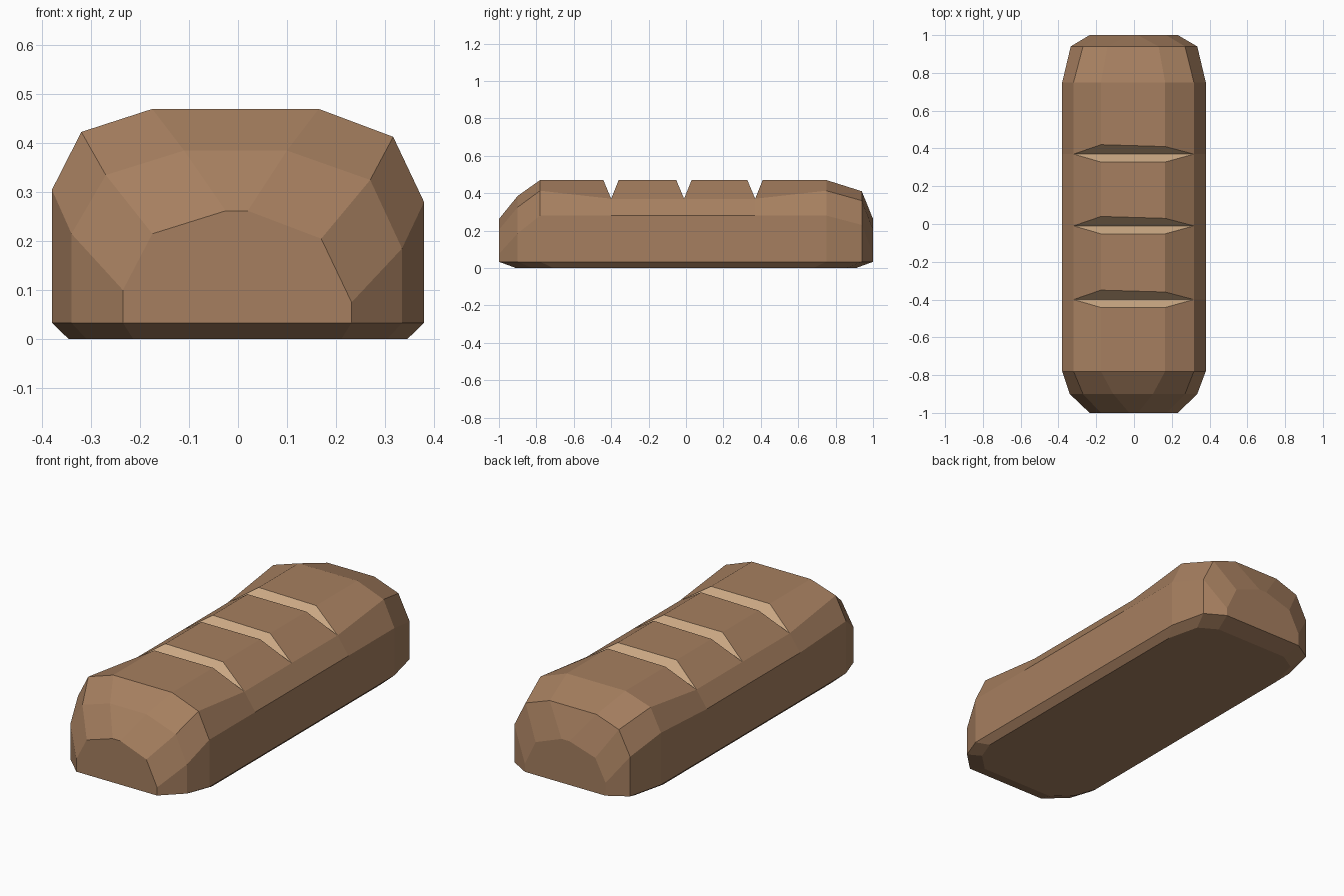
import bpy, bmesh

if "Cube" in bpy.data.objects:
    bpy.data.objects.remove(bpy.data.objects["Cube"])


def material(name, rgb):
    m = bpy.data.materials.new(name)
    m.diffuse_color = (*rgb, 1)
    m.use_nodes = True
    m.node_tree.nodes["Principled BSDF"].inputs["Base Color"].default_value = m.diffuse_color
    return m


# Half-loop sections, left wall over the top to right wall: (x, z) points
END = [(-.235, .033), (-.235, .10), (-.175, .215), (-.025, .262),
       (.02, .262), (.17, .205), (.232, .075), (.232, .033)]
ROUND = [(-.34, .033), (-.34, .215), (-.27, .335), (-.11, .385),
         (.10, .385), (.27, .325), (.335, .185), (.335, .033)]
FULL = [(-.38, .033), (-.38, .305), (-.32, .423), (-.175, .47),
        (.165, .47), (.317, .413), (.38, .28), (.38, .033)]
CUT = [(-.38, .033), (-.38, .285), (-.32, .37), (-.175, .47),
       (.165, .47), (.317, .37), (.38, .28), (.38, .033)]
BACK = [(-.335, .033), (-.335, .24), (-.27, .365), (-.14, .41),
        (.13, .41), (.27, .36), (.335, .23), (.335, .033)]
STATIONS = [(-1, END), (-.9, ROUND), (-.78, FULL), (-.4, CUT), (-.01, CUT),
            (.37, CUT), (.75, FULL), (.94, BACK), (1, END)]
BASE = .91  # the underside is this much smaller than the walls

bm = bmesh.new()
rings = []  # (front-side ring, back-side ring) for every station
cuts = []
for y, section in STATIONS:
    front = [bm.verts.new((x, y, z)) for x, z in section]
    foot_l = bm.verts.new((section[0][0] * BASE, y * BASE, 0))
    foot_r = bm.verts.new((section[-1][0] * BASE, y * BASE, 0))
    front = [foot_l] + front + [foot_r]
    back = list(front)
    if section is CUT:
        # split the two crown points to open a score
        for i, dy in ((4, .05), (5, .04)):
            back[i] = bm.verts.new((front[i].co.x, y + dy, front[i].co.z))
            front[i].co.y -= .042
        cuts.append(bm.faces.new(front[3:7]))
        cuts.append(bm.faces.new(back[3:7][::-1]))
    rings.append((front, back))

# Crust skin between stations
for (_, a), (b, _) in zip(rings, rings[1:]):
    for i in range(len(a) - 1):
        bm.faces.new((a[i], a[i + 1], b[i + 1], b[i]))

# Blunt ends with their bevelled foot, and the flat underside
for ring in (rings[0][0], rings[-1][0]):
    bm.faces.new(ring[1:-1])
    bm.faces.new((ring[0], ring[1], ring[-2], ring[-1]))
bm.faces.new([r[0][0] for r in rings] + [r[0][-1] for r in reversed(rings)])

bmesh.ops.recalc_face_normals(bm, faces=bm.faces)
for f in cuts:
    f.material_index = 1

mesh = bpy.data.meshes.new("bread_loaf")
bm.to_mesh(mesh)
bm.free()
mesh.materials.append(material("crust brown", (.38, .212, .115)))
mesh.materials.append(material("crumb cream", (.76, .50, .29)))
loaf = bpy.data.objects.new("bread_loaf", mesh)
bpy.context.collection.objects.link(loaf)
